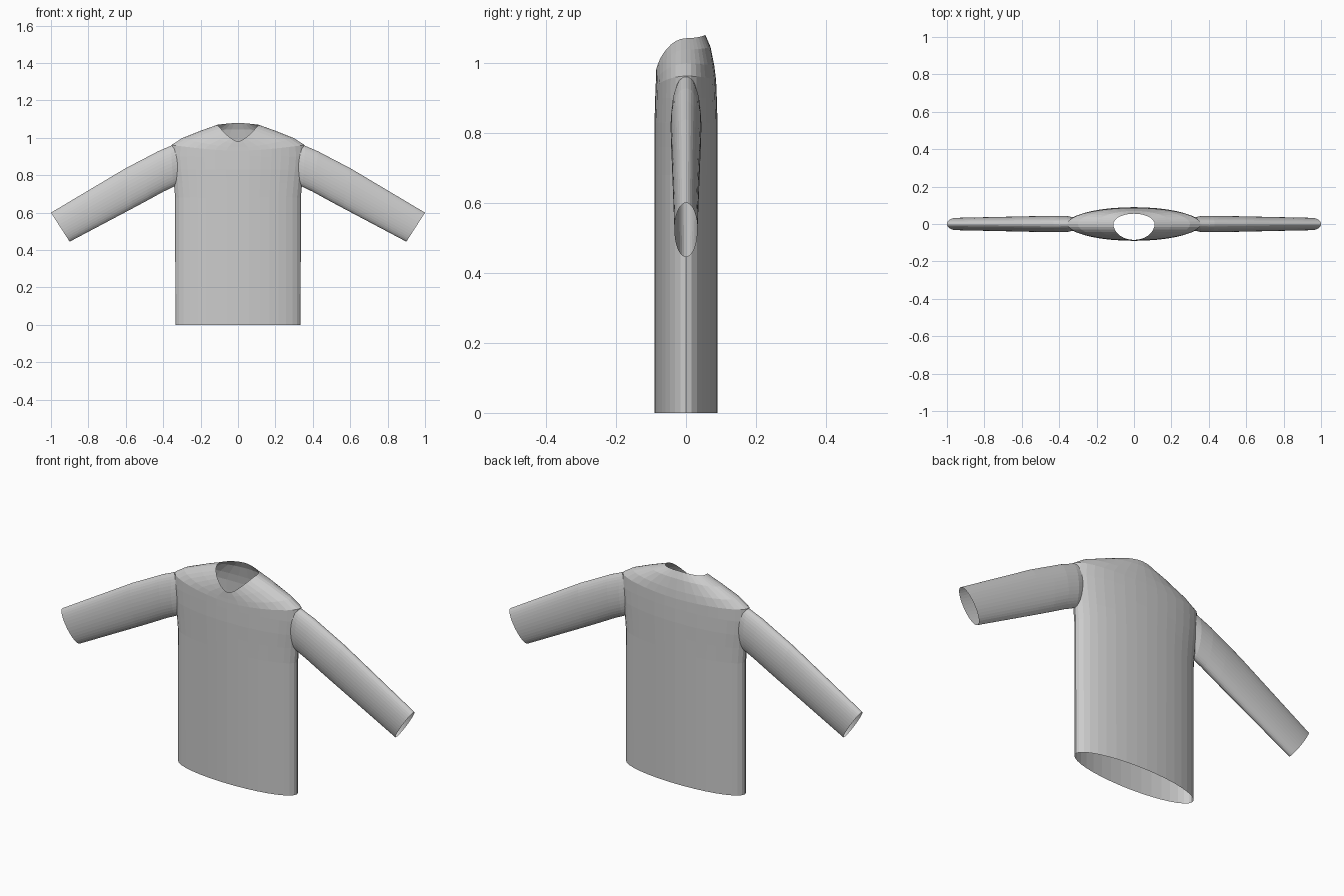
import bpy, bmesh
from math import sin, cos, pi
from mathutils import Vector

if "Cube" in bpy.data.objects:
    bpy.data.objects.remove(bpy.data.objects["Cube"])

GREY = (0.6, 0.6, 0.6, 1)
mat = bpy.data.materials.new("grey cloth")
mat.use_nodes = True
mat.diffuse_color = GREY
mat.node_tree.nodes["Principled BSDF"].inputs["Base Color"].default_value = GREY

SEGS = 36
openings = []   # centres of the caps that become openings


def loft(name, rings):
    """Closed tube through rings, each end capped by a fan."""
    bm = bmesh.new()
    loops = [[bm.verts.new(p) for p in r] for r in rings]
    for a, b in zip(loops, loops[1:]):
        for i in range(SEGS):
            j = (i + 1) % SEGS
            bm.faces.new((a[i], a[j], b[j], b[i]))
    for loop in (loops[0], loops[-1]):
        mid = bm.verts.new(sum((v.co for v in loop), Vector()) / SEGS)
        openings.append(mid.co.copy())
        for i in range(SEGS):
            bm.faces.new((loop[i], loop[(i + 1) % SEGS], mid))
    bmesh.ops.recalc_face_normals(bm, faces=bm.faces)
    me = bpy.data.meshes.new(name)
    bm.to_mesh(me)
    bm.free()
    me.materials.append(mat)
    ob = bpy.data.objects.new(name, me)
    bpy.context.collection.objects.link(ob)
    return ob


def body_ring(half_x, side_z, front_y, front_z, back_y, back_z):
    pts = []
    for i in range(SEGS):
        t = 2 * pi * i / SEGS
        c, s = cos(t), sin(t)
        y, z = (back_y, back_z) if s > 0 else (front_y, front_z)
        pts.append(Vector((half_x * c, y * abs(s), z + (side_z - z) * abs(c) ** 1.5)))
    return pts


def sleeve_ring(side, tx, tz, bx, bz, half_y):
    top, low = Vector((side * tx, 0, tz)), Vector((side * bx, 0, bz))
    mid, up = (top + low) / 2, (top - low) / 2
    return [mid + up * cos(2 * pi * i / SEGS) + Vector((0, half_y * sin(2 * pi * i / SEGS), 0))
            for i in range(SEGS)]


# Body: level rings up to the chest, then rings rising to the neckline
straight = [(.335, 0, .09), (.336, .68, .09), (.343, .76, .09),
            (.352, .83, .09), (.358, .9, .088)]
shoulders = [(.355, .962, -.087, .93, .086, .95), (.30, .998, -.086, .948, .081, .99),
             (.2, 1.038, -.0855, .965, .07, 1.045), (.11, 1.07, -.085, .98, .055, 1.08)]
rings = [body_ring(a, z, -b, z, b, z) for a, z, b in straight]
rings += [body_ring(*r) for r in shoulders]
sweater = loft("sweater", rings)

# Sleeves, joined to the body
sleeve_path = [(.30, .985, .30, .76, .03), (.36, .957, .345, .738, .042),
               (.43, .927, .40, .712, .044), (.5, .89, .48, .668, .043),
               (.6, .838, .56, .625, .041), (1, .6, .9, .445, .033)]
for side, label in ((1, "left"), (-1, "right")):
    sleeve = loft(label + "_sleeve", [sleeve_ring(side, *r) for r in sleeve_path])
    mod = sweater.modifiers.new("join", "BOOLEAN")
    mod.operation = "UNION"
    mod.solver = "EXACT"
    mod.object = sleeve
    bpy.context.view_layer.update()
    joined = bpy.data.meshes.new_from_object(
        sweater.evaluated_get(bpy.context.evaluated_depsgraph_get()))
    sweater.modifiers.clear()
    sweater.data = joined
    bpy.data.objects.remove(sleeve)

# Open the hem, neck and cuffs by removing the fan centres
bm = bmesh.new()
bm.from_mesh(sweater.data)
caps = [v for v in bm.verts if any((v.co - c).length < 1e-4 for c in openings)]
bmesh.ops.delete(bm, geom=caps, context="VERTS")
bm.to_mesh(sweater.data)
bm.free()
